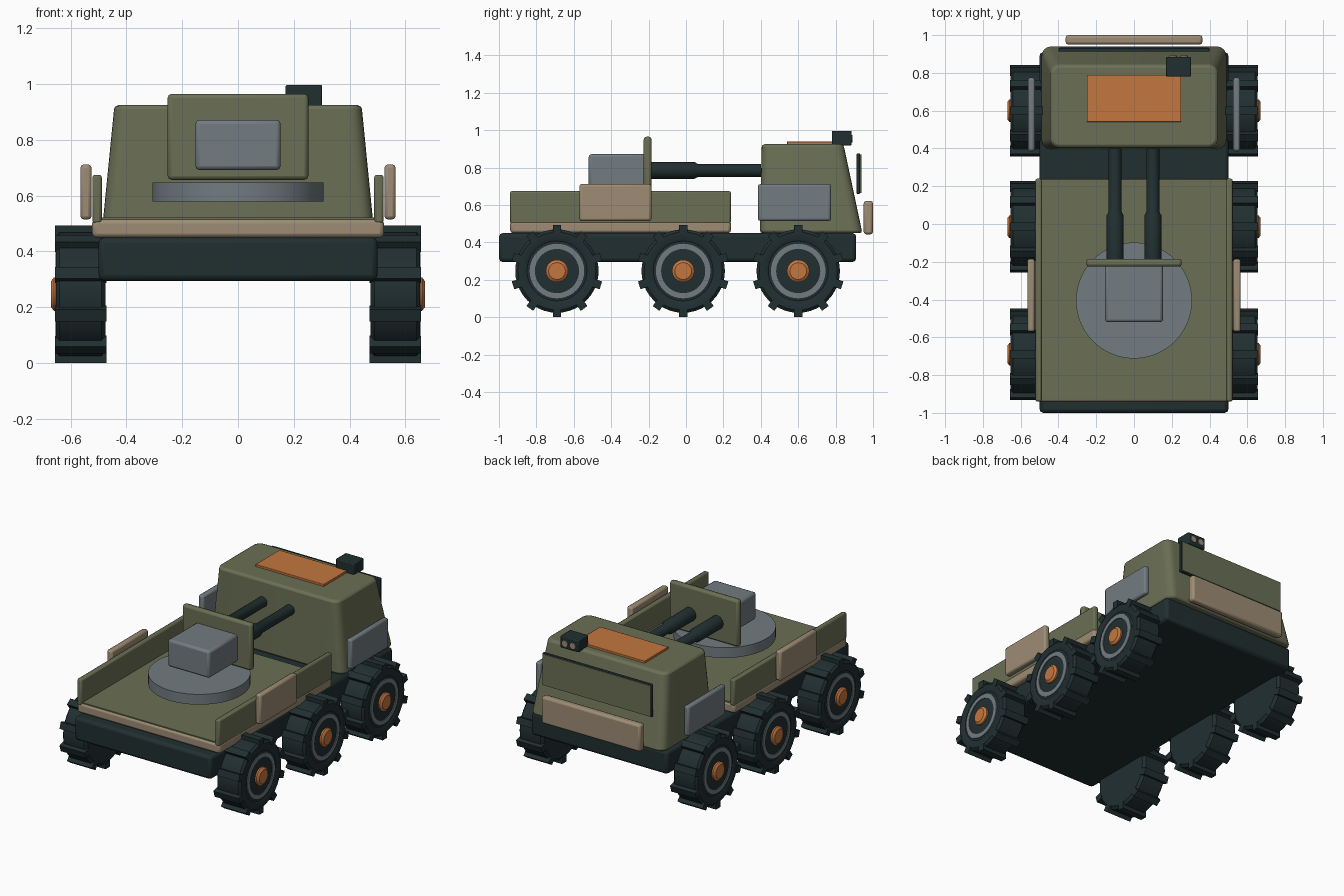
import bpy, bmesh, math
from mathutils import Matrix, Vector

cube = bpy.data.objects.get("Cube")
if cube:
    bpy.data.objects.remove(cube, do_unlink=True)


def material(name, rgb):
    m = bpy.data.materials.new(name)
    m.use_nodes = True
    m.diffuse_color = (*rgb, 1)
    m.node_tree.nodes["Principled BSDF"].inputs["Base Color"].default_value = (*rgb, 1)
    return m


GREEN = material("olive green", (0.145, 0.16, 0.09))
TAN = material("tan", (0.34, 0.265, 0.175))
GRAY = material("steel gray", (0.17, 0.2, 0.22))
DARK = material("dark rubber", (0.015, 0.028, 0.03))
ORANGE = material("orange", (0.55, 0.18, 0.05))


def finish(name, bm, mat, bevel=0.0, segments=2):
    bmesh.ops.recalc_face_normals(bm, faces=bm.faces)
    mesh = bpy.data.meshes.new(name)
    bm.to_mesh(mesh)
    bm.free()
    ob = bpy.data.objects.new(name, mesh)
    bpy.context.collection.objects.link(ob)
    mesh.materials.append(mat)
    if bevel:
        mod = ob.modifiers.new("Bevel", "BEVEL")
        mod.width, mod.segments = bevel, segments
        mod.limit_method, mod.angle_limit = "ANGLE", math.radians(40)
    bpy.ops.object.select_all(action="DESELECT")
    ob.select_set(True)
    bpy.context.view_layer.objects.active = ob
    bpy.ops.object.shade_smooth_by_angle(angle=math.radians(35))
    return ob


def add_box(bm, x, y, z, turn=None):
    size = [b - a for a, b in (x, y, z)]
    mid = [(a + b) / 2 for a, b in (x, y, z)]
    m = Matrix.Translation(mid) @ Matrix.Diagonal((*size, 1))
    bmesh.ops.create_cube(bm, size=1, matrix=turn @ m if turn else m)


def box(name, x, y, z, mat, bevel=0.0):
    bm = bmesh.new()
    add_box(bm, x, y, z)
    return finish(name, bm, mat, bevel)


def lathe(name, profile, origin, axis, mat, steps=40):
    """Spin (distance along axis, radius) points around an axis."""
    bm = bmesh.new()
    vs = [bm.verts.new((r, 0, d)) for d, r in profile]
    edges = [bm.edges.new(pair) for pair in zip(vs, vs[1:])]
    bmesh.ops.spin(bm, geom=vs + edges, cent=(0, 0, 0), axis=(0, 0, 1),
                   angle=math.tau, steps=steps, use_merge=True)
    bmesh.ops.remove_doubles(bm, verts=bm.verts, dist=0.0005)
    turn = Vector((0, 0, 1)).rotation_difference(Vector(axis)).to_matrix().to_4x4()
    bm.transform(Matrix.Translation(origin) @ turn)
    return finish(name, bm, mat)


# Chassis and load bed
box("chassis", (-0.5, 0.5), (-1, 0.91), (0.295, 0.45), DARK, 0.02)
box("bed_frame", (-0.523, 0.523), (-0.94, 0.24), (0.45, 0.516), TAN, 0.015)
box("bed_floor", (-0.51, 0.51), (-0.93, 0.235), (0.5, 0.521), GREEN)

# Side walls and armour plates
for side, s in (("left", 1), ("right", -1)):
    def span(a, b):
        return tuple(sorted((s * a, s * b)))
    box(side + "_bed_wall", span(0.488, 0.522), (-0.94, 0.24), (0.5, 0.675), GREEN, 0.01)
    box(side + "_bed_plate", span(0.525, 0.565), (-0.57, -0.185), (0.515, 0.712), TAN, 0.012)
    box(side + "_cab_plate", span(0.525, 0.562), (0.385, 0.775), (0.515, 0.712), GRAY, 0.012)

# Cab with sloped sides and rounded upright corners
bm = bmesh.new()
bottom = [bm.verts.new((x, y, 0.45)) for x, y in
          ((-0.49, 0.395), (0.49, 0.395), (0.49, 0.943), (-0.49, 0.943))]
top = [bm.verts.new((x, y, 0.925)) for x, y in
       ((-0.443, 0.405), (0.443, 0.405), (0.443, 0.842), (-0.443, 0.842))]
bm.faces.new(bottom[::-1])
bm.faces.new(top)
for i in range(4):
    j = (i + 1) % 4
    bm.faces.new((bottom[i], bottom[j], top[j], top[i]))
uprights = [e for e in bm.edges if abs(e.verts[0].co.z - e.verts[1].co.z) > 0.1]
bmesh.ops.bevel(bm, geom=uprights, offset=0.05, segments=5, profile=0.5, affect="EDGES")
finish("cab", bm, GREEN, 0.015)

# Cab fittings
box("windscreen_backing", (-0.4, 0.4), (0.912, 0.931), (0.66, 0.875), DARK, 0.004)
box("windscreen_shutter", (-0.395, 0.395), (0.93, 0.937), (0.665, 0.87), GREEN)
box("bumper", (-0.362, 0.362), (0.95, 1.0), (0.443, 0.622), TAN, 0.014)
box("roof_hatch", (-0.25, 0.25), (0.54, 0.79), (0.915, 0.939), ORANGE, 0.003)
box("sensor_box", (0.17, 0.302), (0.78, 0.885), (0.918, 0.997), DARK, 0.006)
for i, x in enumerate((0.207, 0.265)):
    lathe("sensor_lens_%d" % (i + 1), [(0, 0), (0, 0.02), (0.008, 0.02), (0.008, 0)],
          (x, 0.883, 0.955), (0, 1, 0), TAN, 16)

# Turret
lathe("turret_ring", [(0.58, 0), (0.58, 0.307), (0.648, 0.307), (0.648, 0)],
      (0, -0.405, 0), (0, 0, 1), GRAY, 64)
box("turret_body", (-0.153, 0.153), (-0.52, -0.21), (0.692, 0.872), GRAY, 0.015)
box("gun_shield", (-0.252, 0.252), (-0.226, -0.184), (0.657, 0.965), GREEN, 0.014)
barrel = [(-0.19, 0), (-0.19, 0.045), (0.045, 0.045), (0.065, 0.034), (0.4, 0.034), (0.4, 0)]
for side, x in (("left", 0.1), ("right", -0.1)):
    lathe(side + "_gun_barrel", barrel, (x, 0, 0.785), (0, 1, 0), DARK, 24)

# Wheels
tyre = [(0.475, 0), (0.475, 0.205), (0.49, 0.223), (0.64, 0.223), (0.653, 0.208),
        (0.653, 0.168), (0.648, 0.16), (0.65, 0.15), (0.65, 0)]
rim = [(0.645, 0.118), (0.655, 0.118), (0.655, 0.146), (0.645, 0.146)]
hub = [(0.64, 0), (0.64, 0.06), (0.66, 0.06), (0.671, 0.045), (0.671, 0)]
for place, y in (("front", -0.69), ("middle", -0.015), ("rear", 0.6)):
    for side, s in (("left", 1), ("right", -1)):
        name = "%s_%s_" % (place, side)
        centre, axis = (0, y, 0.247), (s, 0, 0)
        lathe(name + "tyre", tyre, centre, axis, DARK)
        lathe(name + "rim_ring", rim, centre, axis, GRAY)
        lathe(name + "hub", hub, centre, axis, ORANGE, 24)
        bm = bmesh.new()
        for k in range(10):
            turn = Matrix.Translation(centre) @ Matrix.Rotation(math.tau * k / 10, 4, "X")
            add_box(bm, sorted((s * 0.472, s * 0.656)), (-0.022, 0.022), (0.2, 0.247), turn)
        finish(name + "treads", bm, DARK)
